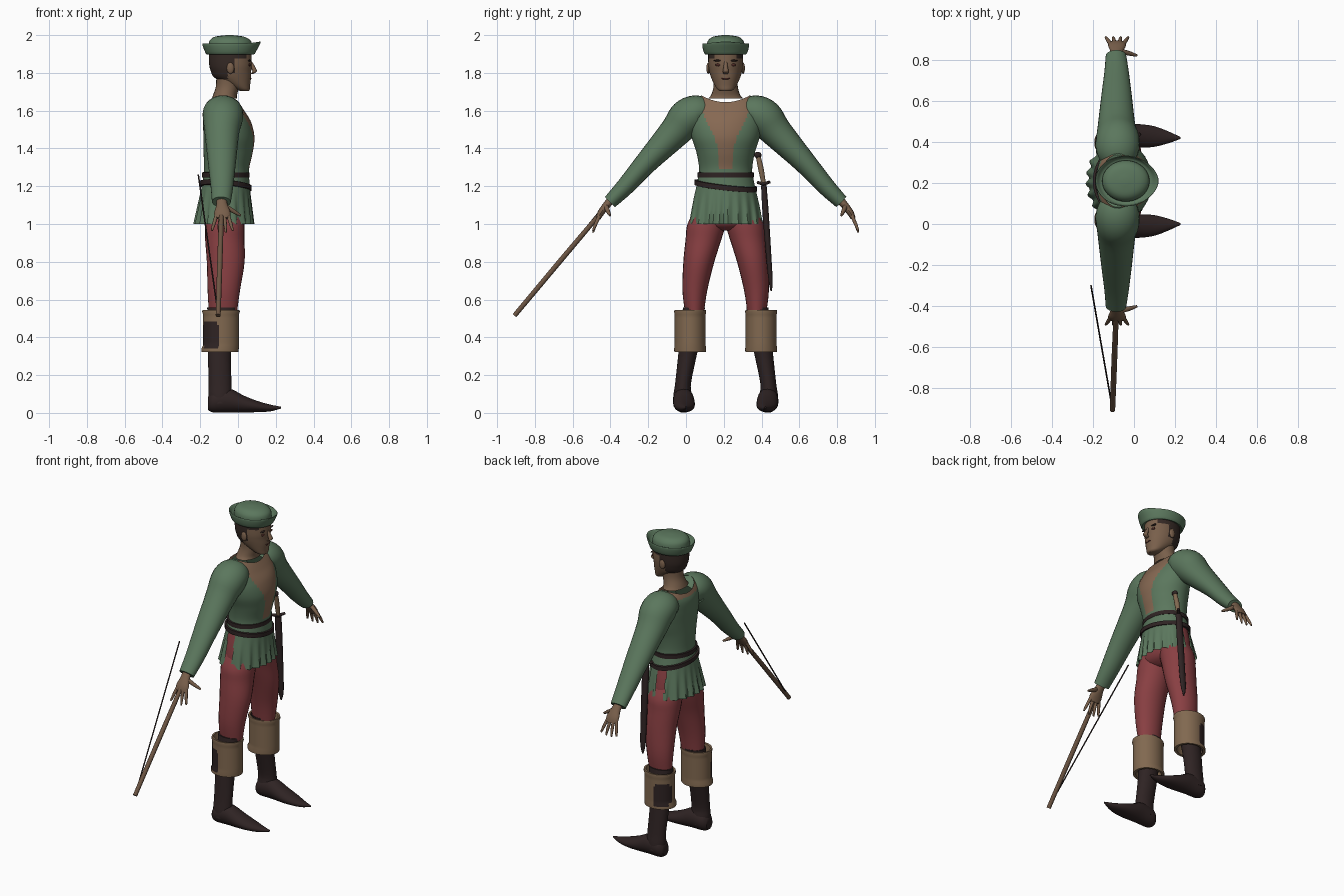
import bpy, bmesh, math
from mathutils import Vector as V

MID = 0.21   # the body's plane of symmetry in y; part coordinates are relative to it


def colour(name, rgb):
    m = bpy.data.materials.new(name)
    m.diffuse_color = (*rgb, 1)
    return m


GREEN = colour("green cloth", (0.105, 0.185, 0.11))
RED = colour("red hose", (0.25, 0.05, 0.055))
TAN = colour("tan cuff", (0.22, 0.14, 0.08))
DARK = colour("dark leather", (0.028, 0.017, 0.017))
SKIN = colour("skin", (0.19, 0.115, 0.07))
CHEST = colour("chest panel", (0.24, 0.14, 0.085))
WOOD = colour("wood", (0.15, 0.09, 0.055))
HAIR = colour("hair", (0.035, 0.022, 0.018))
FACE = colour("eye and lip", (0.08, 0.025, 0.02))


def spline(rows, sub):
    """Catmull-Rom interpolation of the section rows."""
    out = []
    for i in range(len(rows) - 1):
        a, b, c, d = rows[max(i - 1, 0)], rows[i], rows[i + 1], rows[min(i + 2, len(rows) - 1)]
        for k in range(sub):
            t = k / sub
            out.append([0.5 * (2*q + (r - p)*t + (2*p - 5*q + 4*r - s)*t*t + (3*q - p - 3*r + s)*t**3)
                        for p, q, r, s in zip(a, b, c, d)])
    return out + [list(rows[-1])]


def loft(name, rows, mats, axis=None, u=(1, 0, 0), seg=24, sub=4, cap=True,
         mirror=False, rule=None, warp=None, cut=None):
    """Skin elliptical sections (x, y, z, ru, rv); rule picks a face's material, cut drops faces."""
    rows = spline(rows, sub) if sub > 1 else rows
    bm = bmesh.new()
    rings = []
    for i, r in enumerate(rows):
        p = V(r[:3])
        t = V(axis) if axis else V(rows[min(i+1, len(rows)-1)][:3]) - V(rows[max(i-1, 0)][:3])
        t.normalize()
        v = t.cross(V(u)).normalized()
        w = v.cross(t)
        ring = []
        for k in range(seg):
            a = 2 * math.pi * k / seg
            co = p + w * max(r[3], .001) * math.cos(a) + v * max(r[4], .001) * math.sin(a)
            ring.append(bm.verts.new(warp(co) if warp else co))
        rings.append(ring)
    for a, b in zip(rings, rings[1:]):
        for k in range(seg):
            n = (k + 1) % seg
            bm.faces.new((a[k], a[n], b[n], b[k]))
    if cap:
        bm.faces.new(rings[0][::-1])
        bm.faces.new(rings[-1])
    bmesh.ops.recalc_face_normals(bm, faces=bm.faces)
    if cut:
        bmesh.ops.delete(bm, geom=[f for f in bm.faces if cut(f.calc_center_median())], context='FACES')
    if rule:
        for f in bm.faces:
            f.material_index = rule(f.calc_center_median())
    me = bpy.data.meshes.new(name)
    bm.to_mesh(me)
    bm.free()
    for m in mats:
        me.materials.append(m)
    me.shade_smooth()
    me.set_sharp_from_angle(angle=math.radians(40))
    ob = bpy.data.objects.new(name, me)
    ob.location.y = MID
    bpy.context.collection.objects.link(ob)
    if mirror:
        mod = ob.modifiers.new("mirror", 'MIRROR')
        mod.use_axis = (False, True, False)
        mod.use_mirror_merge = False
    return ob


def upright(name, rows, mats, y=0, **kw):
    """Loft along z from (z, x centre, rx, ry) rows, optional fifth value = y centre."""
    return loft(name, [(r[1], r[4] if len(r) > 4 else y, r[0], r[2], r[3]) for r in rows],
                mats, axis=(0, 0, 1), **kw)


def blob(name, c, r, mat, mirror=False):
    """Small ellipsoid."""
    x, y, z = c
    steps = [math.pi * i / 8 - math.pi / 2 for i in range(9)]
    return upright(name, [(z + r[2]*math.sin(a), x, r[0]*math.cos(a), r[1]*math.cos(a)) for a in steps],
                   [mat], y=y, sub=1, seg=12, mirror=mirror)


# --- boots, cuffs and hose
upright("boot_shaft", [(.05, -.095, .06, .055, -.225), (.1, -.095, .062, .048, -.228),
                       (.16, -.095, .06, .042, -.225), (.32, -.098, .062, .05, -.2),
                       (.45, -.09, .07, .058, -.18), (.557, -.085, .078, .058, -.168)],
        [DARK], mirror=True)
loft("boot_foot", [(-.158, -.225, .05, .03, .035), (-.13, -.225, .06, .052, .058), (-.05, -.223, .066, .056, .064),
                   (.03, -.22, .047, .057, .045), (.1, -.217, .034, .05, .03),
                   (.17, -.213, .026, .028, .018), (.228, -.21, .028, .004, .005)],
     [DARK], axis=(1, 0, 0), u=(0, 1, 0), mirror=True)
upright("boot_cuff", [(.4, -.095, .07, .06), (.325, -.095, .08, .07), (.323, -.095, .098, .084), (.34, -.095, .099, .085)]
        + [(.34 + .018*i, -.09, .095, .082) for i in range(1, 11)]
        + [(.535, -.09, .1, .085), (.546, -.09, .098, .083), (.545, -.09, .088, .07), (.48, -.09, .08, .06)],
        [TAN, DARK], y=-.188, sub=1, seg=56, cap=False, mirror=True,
        rule=lambda c: int(c.y < -.2 and ((c.x+.143)/.043)**4 + ((c.z-.41)/.075)**4 < 1))
upright("hose_leg", [(.53, -.08, .074, .05, -.165), (.65, -.075, .086, .066, -.163), (.8, -.065, .1, .082, -.142),
                     (.92, -.07, .104, .095, -.117), (1.0, -.07, .104, .1, -.102), (1.1, -.07, .09, .07, -.08)],
        [RED], mirror=True)
upright("hose_hips", [(.965, -.07, .05, .06), (1.0, -.07, .1, .17), (1.1, -.07, .118, .17), (1.24, -.065, .112, .138)], [RED])


# --- tunic skirt with pleats and side slits
def pleat(c):
    k = max(0, 1.19 - c.z) * 0.05 * math.sin(math.atan2(c.y, c.x + .07) * 18)
    return V((c.x + k * (1 if c.x > -.07 else -1), c.y * (1 + k), c.z))


upright("tunic_skirt", [(1.0, -.075, .153, .197), (1.1, -.07, .14, .178), (1.2, -.065, .127, .155), (1.26, -.062, .12, .143)],
        [GREEN], seg=108, cap=False, warp=pleat,
        cut=lambda c: c.z < 1.19 and abs(c.y) > .1 and -.115 < c.x < -.06)


# --- tunic body: open neck, bare wedge on the chest
def wedge(c):
    pts = [(1.29, .032), (1.4, .042), (1.48, .068), (1.55, .108), (1.64, .13), (1.8, .13)]
    if c.x < -.06:
        return int(c.z > 1.625 and abs(c.y) < .125)
    for (z0, w0), (z1, w1) in zip(pts, pts[1:]):
        if z0 <= c.z < z1:
            return int(abs(c.y) < w0 + (w1 - w0) * (c.z - z0) / (z1 - z0))
    return 0


def neckline(c):
    return V((c.x, c.y, c.z + max(0, c.z - 1.55) * 4.5 * c.y * c.y / .0196 * .1))


upright("tunic_body", [(1.24, -.062, .12, .143), (1.3, -.06, .12, .141), (1.38, -.052, .13, .155), (1.46, -.048, .135, .18),
                       (1.54, -.058, .127, .19), (1.6, -.075, .108, .175), (1.645, -.08, .085, .128)],
        [GREEN, CHEST], seg=96, sub=7, cap=False, rule=wedge, warp=neckline)
loft("sleeve", [(-.08, -.1, 1.575, .085, .075), (-.08, -.15, 1.59, .105, .092), (-.08, -.205, 1.56, .106, .1),
                (-.085, -.27, 1.485, .092, .084), (-.085, -.42, 1.325, .074, .06),
                (-.085, -.53, 1.2, .06, .048), (-.088, -.612, 1.117, .05, .038)], [GREEN], mirror=True)


# --- belts, slightly tilted
def belt(name, z, rx, ry, tilt):
    upright(name, [(z - .015, -.065, rx - .008, ry - .008), (z - .013, -.065, rx + .005, ry + .005),
                   (z + .013, -.065, rx + .005, ry + .005), (z + .015, -.065, rx - .008, ry - .008)], [DARK],
            seg=48, sub=1, cap=False, warp=lambda c: V((c.x, c.y, c.z - tilt * (c.y + .8 * (c.x + .06)))))


belt("upper_belt", 1.26, .121, .144, 0)
belt("lower_belt", 1.202, .131, .16, .11)

# --- hands
loft("palm", [(-.088, -.6, 1.135, .028, .022), (-.085, -.63, 1.1, .03, .02), (-.083, -.66, 1.06, .043, .018),
              (-.083, -.675, 1.03, .038, .013)], [SKIN], mirror=True, seg=16)
for i in range(4):
    s = i - 1.5
    reach = .01 * abs(s)
    loft(f"finger_{i+1}", [(-.083 + .021*s, -.668, 1.045, .01, .01), (-.083 + .031*s, -.69, .995, .009, .009),
                           (-.083 + .037*s, -.702, .95 + reach, .005, .005)], [SKIN], mirror=True, seg=10, sub=2)
loft("thumb", [(-.06, -.632, 1.09, .013, .013), (-.02, -.622, 1.065, .011, .011), (.014, -.612, 1.045, .006, .006)],
     [SKIN], u=(0, 1, 0), mirror=True, seg=10, sub=2)

# --- neck and head, with hair marked on the back and temples
upright("neck", [(1.665, -.072, .066, .092), (1.685, -.068, .063, .076), (1.73, -.055, .062, .064), (1.79, -.05, .065, .066)], [SKIN])
upright("head", [(1.703, .036, .018, .026), (1.712, .026, .036, .042), (1.735, .004, .06, .058), (1.775, -.028, .097, .077),
                 (1.81, -.037, .107, .087), (1.85, -.04, .113, .092), (1.93, -.043, .112, .092)],
        [SKIN, HAIR], seg=64, sub=6,
        rule=lambda c: int((c.z > 1.765 and c.x < -.055) or (c.z > 1.8 and c.x < -.015)
                           or (c.z > 1.875 and c.x < .045)))
loft("nose", [(.066, 0, 1.86, .008, .008), (.08, 0, 1.83, .012, .012), (.088, 0, 1.808, .012, .016),
              (.072, 0, 1.795, .008, .012)], [SKIN], axis=(0, 0, 1), seg=14)
blob("ear", (-.04, -.092, 1.825), (.02, .01, .03), SKIN, True)
blob("eye", (.061, -.039, 1.842), (.006, .017, .007), FACE, True)
blob("eyebrow", (.061, -.041, 1.865), (.008, .023, .005), HAIR, True)
blob("mouth", (.066, 0, 1.77), (.005, .024, .005), FACE)

# --- hat: domed crown and turned-up brim with a front point
upright("hat_crown", [(1.905, -.04, .115, .1), (1.95, -.04, .115, .1), (1.975, -.042, .105, .09),
                      (1.992, -.045, .075, .065), (2.0, -.045, .015, .015)], [GREEN], seg=36)


def point(c):
    k = max(0, c.x - .06) * max(0, c.z - 1.91) / .05
    return V((c.x + .25 * k, c.y * (1 - 2 * k), c.z + .2 * k))


upright("hat_brim", [(1.91, -.04, .1, .09), (1.898, -.04, .125, .108), (1.92, -.04, .138, .119), (1.95, -.04, .149, .124),
                     (1.956, -.04, .144, .12), (1.935, -.04, .125, .11), (1.93, -.04, .1, .09)],
        [GREEN], seg=48, sub=3, cap=False, warp=point)

# --- bow stave and string
loft("bow_stave", [(-.085, -.6, 1.13, .012, .012), (-.095, -.85, .835, .014, .014), (-.105, -1.118, .515, .013, .013)], [WOOD], seg=14)
loft("bow_string", [(-.21, -.51, 1.26, .004, .004), (-.105, -1.115, .52, .004, .004)], [DARK], seg=8, sub=1)

# --- dagger at the left hip
blob("dagger_pommel", (.005, .17, 1.365), (.017, .02, .017), DARK)
loft("dagger_grip", [(.005, .173, 1.355, .012, .013), (.003, .187, 1.29, .015, .015), (.002, .2, 1.22, .012, .012)], [TAN], seg=14)
loft("dagger_guard", [(-.03, .17, 1.22, .008, .008), (.0, .2, 1.213, .009, .01), (.03, .232, 1.222, .008, .008)],
     [DARK], u=(0, 0, 1), seg=10)
loft("dagger_scabbard", [(0, .202, 1.205, .022, .015), (0, .212, 1.05, .022, .017), (-.002, .23, .8, .02, .014),
                         (-.004, .238, .7, .017, .011), (-.005, .241, .645, .004, .004)], [DARK], seg=14)
